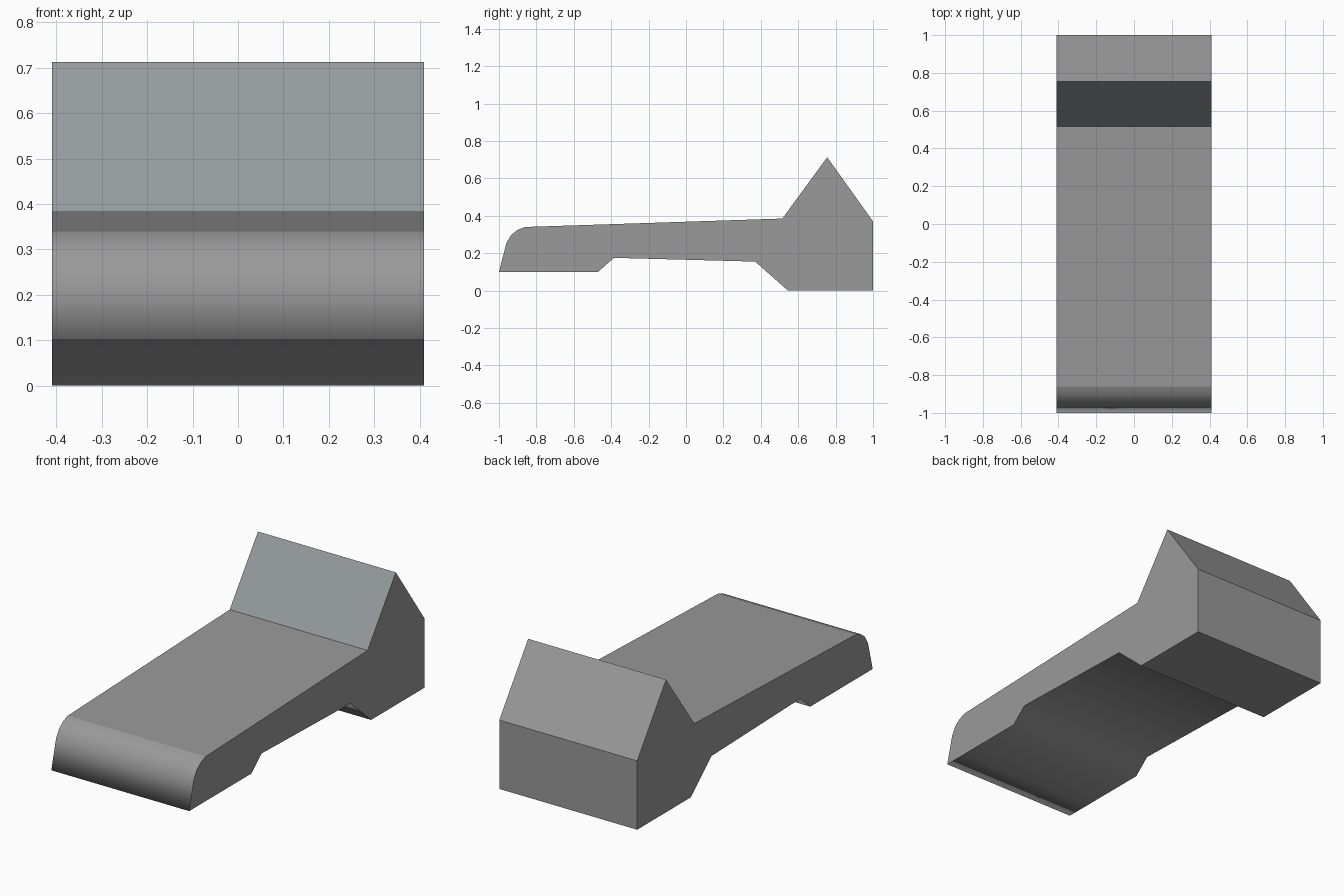
import bpy, bmesh

if "Cube" in bpy.data.objects:
    bpy.data.objects.remove(bpy.data.objects["Cube"])

HALF_WIDTH = 0.41


def material(name, colour):
    m = bpy.data.materials.new(name)
    m.diffuse_color = (*colour, 1.0)
    m.use_nodes = True
    m.node_tree.nodes["Principled BSDF"].inputs["Base Color"].default_value = m.diffuse_color
    return m


grey = material("body grey", (0.32, 0.32, 0.32))
blue_grey = material("sloped panel grey", (0.30, 0.325, 0.335))

# Side profile: y, z, and whether the edge across the width is sharp
profile = [
    (-1.00, 0.10, False),   # front lower lip
    (-0.86, 0.10, True),
    (-0.47, 0.10, False),   # front foot
    (-0.385, 0.175, False),
    (0.37, 0.155, False),   # raised underside
    (0.545, 0.0, True),     # rear foot
    (1.00, 0.0, True),
    (1.00, 0.37, True),
    (0.755, 0.713, True),   # ridge
    (0.515, 0.385, True),   # base of sloped panel
    (-0.86, 0.34, True),    # long flat deck
    (-0.90, 0.325, False),  # rounded nose
    (-0.935, 0.297, False),
    (-0.96, 0.255, False),
]
PANEL = 8  # profile segment from ridge to deck

# Body: profile extruded across the width
bm = bmesh.new()
left = [bm.verts.new((-HALF_WIDTH, y, z)) for y, z, s in profile]
right = [bm.verts.new((HALF_WIDTH, y, z)) for y, z, s in profile]
bm.faces.new(left)
bm.faces.new(right[::-1])
n = len(profile)
for i in range(n):
    j = (i + 1) % n
    face = bm.faces.new((left[i], left[j], right[j], right[i]))
    face.smooth = True
    face.material_index = 1 if i == PANEL else 0

# Sharp side outlines and creases
for e in bm.edges:
    a, b = e.verts
    if a.co.x == b.co.x:
        e.smooth = False
for i, (y, z, sharp) in enumerate(profile):
    if sharp:
        bm.edges.get((left[i], right[i])).smooth = False

bmesh.ops.recalc_face_normals(bm, faces=bm.faces[:])
mesh = bpy.data.meshes.new("wedge_body")
bm.to_mesh(mesh)
bm.free()
mesh.materials.append(grey)
mesh.materials.append(blue_grey)
body = bpy.data.objects.new("wedge_body", mesh)
bpy.context.collection.objects.link(body)
